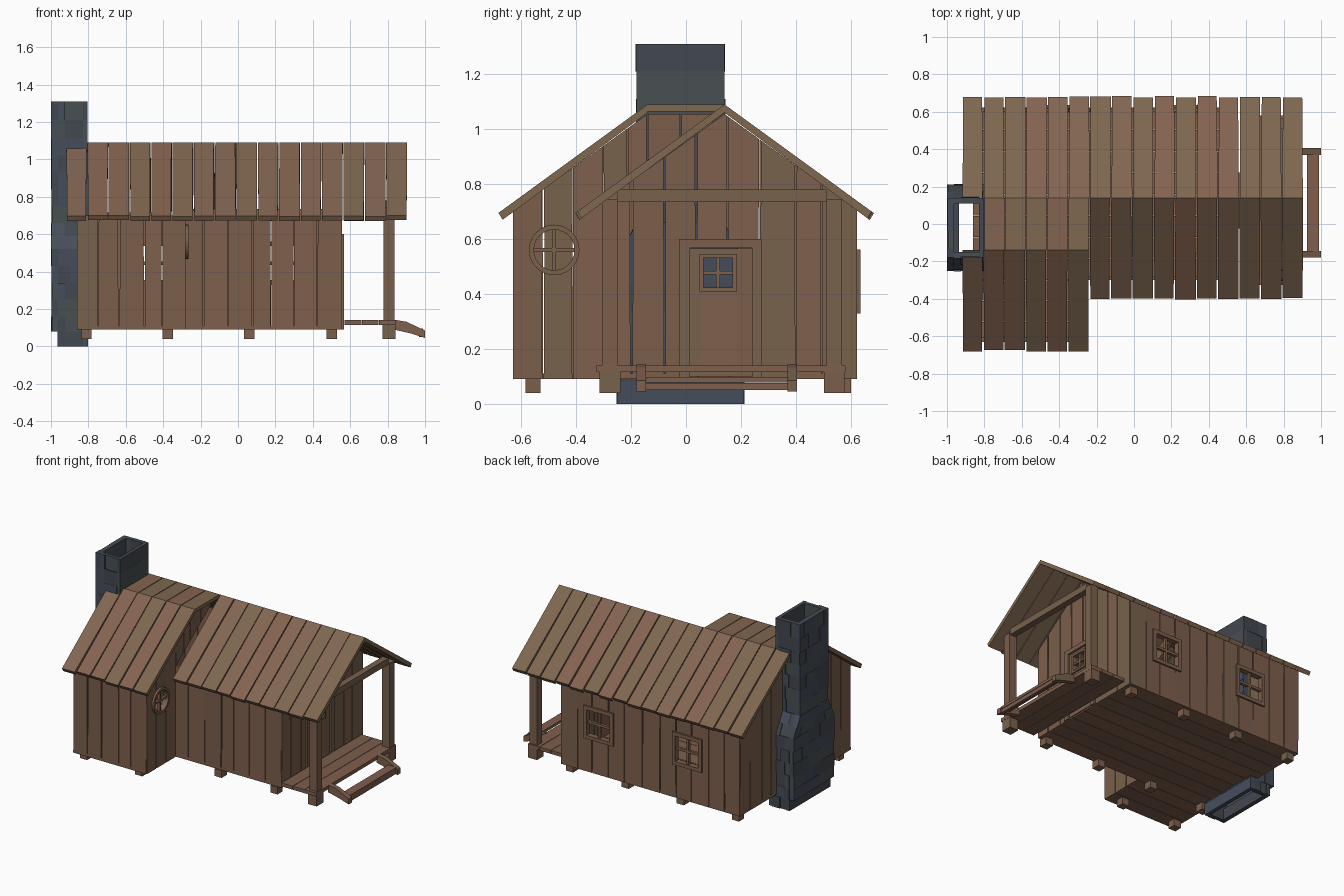
import bpy, bmesh, math, random
from mathutils import Vector

if "Cube" in bpy.data.objects:
    bpy.data.objects.remove(bpy.data.objects["Cube"])

random.seed(4)
R = random.uniform


def mat(name, c):
    m = bpy.data.materials.new(name)
    m.diffuse_color = (*c, 1)
    m.use_nodes = True
    m.node_tree.nodes["Principled BSDF"].inputs["Base Color"].default_value = m.diffuse_color
    return m


WOOD = [mat("wood_a", (.20, .112, .072)), mat("wood_b", (.215, .115, .075)), mat("wood_c", (.19, .122, .075))]
ROOF = [mat("roof_a", (.23, .125, .08)), mat("roof_b", (.22, .13, .085)), mat("roof_c", (.21, .135, .08))]
STONE = [mat("stone_a", (.06, .075, .105)), mat("stone_b", (.065, .08, .085)), mat("stone_c", (.055, .065, .08))]


class Part:
    """Collects prisms into one named object."""
    def __init__(self, name, mats=WOOD):
        self.name, self.mats, self.bm = name, mats, bmesh.new()

    def loft(self, lo, hi):
        a = [self.bm.verts.new(p) for p in lo]
        b = [self.bm.verts.new(p) for p in hi]
        n, k = len(a), random.randrange(len(self.mats))
        faces = [self.bm.faces.new(a[::-1]), self.bm.faces.new(b)]
        faces += [self.bm.faces.new((a[i], a[(i + 1) % n], b[(i + 1) % n], b[i])) for i in range(n)]
        for f in faces:
            f.material_index = k

    def prism(self, pts, vec):
        self.loft(pts, [Vector(p) + Vector(vec) for p in pts])

    def box(self, x0, x1, y0, y1, z0, z1):
        self.prism([(x0, y0, z0), (x1, y0, z0), (x1, y1, z0), (x0, y1, z0)], (0, 0, z1 - z0))

    # row of vertical planks from u0 to u1, on a plane of constant x or y
    def planks(self, axis, pos, u0, u1, n, top, bottom=lambda u: .09, t=.022, ridge=None):
        w = (u1 - u0) / n
        cuts = [u0] + [u0 + w * (i + R(-.12, .12)) for i in range(1, n)] + [u1]
        for a, b in zip(cuts, cuts[1:]):
            a1, b1 = a + R(0, .004), b - R(.001, .005)
            a2, b2 = a + R(0, .005), b - R(.001, .006)
            p = [(a1, bottom(a1)), (b1, bottom(b1)), (b2, top(b2))]
            if ridge is not None and a2 < ridge < b2:
                p.append((ridge, top(ridge)))
            p.append((a2, top(a2)))
            if axis == 'x':
                self.prism([(pos, u, z) for u, z in p], (t, 0, 0))
            else:
                self.prism([(u, pos, z) for u, z in p], (0, t, 0))

    # square window: four frame bars and a cross, on a plane of constant x or y
    def window(self, axis, p0, p1, u, z, r, bar, cross):
        def put(a, b, c, d):
            self.box(p0, p1, a, b, c, d) if axis == 'x' else self.box(a, b, p0, p1, c, d)
        put(u - r, u + r, z + r - bar, z + r)
        put(u - r, u + r, z - r, z - r + bar)
        for s in (-1, 1):
            c = u + s * (r - bar / 2)
            put(c - bar / 2, c + bar / 2, z - r + bar, z + r - bar)
        d = (p1 - p0) * .25
        p0, p1 = p0 + d, p1 - d
        put(u - cross, u + cross, z - r + bar, z + r - bar)
        put(u - r + bar, u + r - bar, z - cross, z + cross)

    def finish(self):
        bmesh.ops.recalc_face_normals(self.bm, faces=self.bm.faces[:])
        me = bpy.data.meshes.new(self.name)
        self.bm.to_mesh(me)
        self.bm.free()
        ob = bpy.data.objects.new(self.name, me)
        for m in self.mats:
            me.materials.append(m)
        bpy.context.collection.objects.link(ob)
        return ob


def cut(ob, loc, size, round_hole=False):
    if round_hole:
        bpy.ops.mesh.primitive_cylinder_add(vertices=16, radius=.5, depth=1, location=loc, rotation=(0, math.pi / 2, 0))
        size = (size[2], size[1], size[0])
    else:
        bpy.ops.mesh.primitive_cube_add(size=1, location=loc)
    c = bpy.context.object
    c.scale = size
    m = ob.modifiers.new("hole", 'BOOLEAN')
    m.operation, m.object, m.solver = 'DIFFERENCE', c, 'EXACT'
    bpy.context.view_layer.objects.active = ob
    bpy.ops.object.modifier_apply(modifier=m.name)
    bpy.data.objects.remove(c)


# undersides of the roof
S = .722
main_top = lambda y: 1.055 - S * abs(y - .14)
wing_top = lambda y: 1.055 - S * max(0, -.14 - y, y - .14)

# walls
p = Part("back_wall")
p.planks('y', .60, -.86, .555, 11, lambda u: .715)
back = p.finish()
for x in (.25, -.45):
    cut(back, (x, .61, .445), (.19, .2, .19))
p = Part("front_wall")
p.planks('y', -.30, -.30, .555, 7, lambda u: .735)
p.finish()
p = Part("wing_front_wall")
p.planks('y', -.63, -.86, -.28, 5, lambda u: .70)
p.finish()
p = Part("porch_gable_wall")
p.planks('x', .533, -.30, .62, 8, main_top, ridge=.14)
gable = p.finish()
cut(gable, (.54, .125, .33), (.2, .25, .49))
p = Part("chimney_side_wall")
p.planks('x', -.86, -.63, -.18, 4, wing_top)
p.planks('x', -.86, .14, .62, 4, wing_top)
p.finish()
p = Part("wing_side_wall")
p.planks('x', -.302, -.63, -.30, 3, wing_top)
wing = p.finish()
cut(wing, (-.29, -.48, .56), (.2, .155, .155), True)
p = Part("wing_upper_wall")
p.planks('x', -.302, -.30, -.14, 2, wing_top, main_top)
p.planks('x', -.302, -.14, .10, 2, wing_top, main_top)
p.finish()


# roof slopes: planks running from ridge to eave
def slope(name, x0, x1, n, ridge, s):
    p = Part(name, ROOF)
    w = (x1 - x0) / n
    for i in range(n):
        a, b = x0 + i * w, x0 + (i + 1) * w
        d, g, h = R(-.006, .004), R(.001, .004), R(.001, .007)
        prof = [(0, 1.09), (.54 + d, .697 - S * d), (.525 + d, .672 - S * d), (0, 1.06)]
        l = [(a + (g if j in (0, 3) else h), ridge + s * y, z) for j, (y, z) in enumerate(prof)]
        r = [(b - (g if j in (0, 3) else h), ridge + s * y, z) for j, (y, z) in enumerate(prof)]
        p.loft(l, r)
    p.finish()


slope("back_roof", -.92, .905, 16, .14, 1)
slope("front_roof", -.24, .905, 10, .14, -1)
slope("wing_roof", -.92, -.24, 6, -.14, -1)
p = Part("flat_roof_link", ROOF)
for i in range(5):
    a = -.80 + i * .112
    p.box(a + .002, a + .109, -.14, .14, 1.065, 1.09)
p.finish()

# floor and footings
p = Part("floor")
for i in range(8):
    p.box(-.86, .55, -.30 + i * .115, -.188 + i * .115, .09, .11)
for i in range(3):
    p.box(-.86, -.285, -.63 + i * .11, -.523 + i * .11, .09, .11)
p.finish()
p = Part("footings")
for x in (-.81, -.375, .06, .50):
    for y in (.57, -.28):
        p.box(x - .028, x + .028, y - .03, y + .03, .04, .092)
for x in (-.81, -.375):
    p.box(x - .028, x + .028, -.585, -.53, .04, .092)
p.finish()

# back windows
p = Part("back_windows")
for x in (.25, -.45):
    p.window('y', .595, .635, x, .445, .117, .026, .009)
p.finish()

# round window: ring and cross
p = Part("round_window")
N = 24
for i in range(N):
    q = [(r, 2 * math.pi * (i + k) / N) for r, k in ((.074, 0), (.092, 0), (.092, 1), (.074, 1))]
    p.prism([(-.305, -.48 + r * math.cos(a), .56 + r * math.sin(a)) for r, a in q], (.04, 0, 0))
p.box(-.295, -.275, -.487, -.473, .485, .635)
p.box(-.295, -.275, -.555, -.405, .553, .567)
ring = p.finish()

# door with frame and small window
p = Part("door_frame")
p.box(.53, .568, -.025, .015, .09, .568)
p.box(.53, .568, .24, .275, .09, .568)
p.box(.53, .568, -.025, .275, .568, .60)
p.finish()
p = Part("door")
for a, b in ((.015, .055), (.18, .24)):
    p.box(.537, .556, a, b, .10, .566)
p.box(.537, .556, .055, .18, .10, .412)
p.box(.537, .556, .055, .18, .542, .566)
p.window('x', .534, .567, .117, .477, .068, .015, .007)
p.finish()

# porch
p = Part("porch_floor")
for i in range(3):
    p.box(.57 + i * .092, .659 + i * .092, -.325, .58, .115, .14)
p.finish()
p = Part("porch_posts")
for y in (-.277, .54):
    p.box(.777, .838, y - .028, y + .028, .09, .745)
    p.box(.772, .842, y - .038, y + .038, .04, .115)
p.finish()
p = Part("porch_beam")
p.box(.785, .83, -.25, .512, .735, .78)
p.finish()
p = Part("porch_steps")
side = [(.835, .143), (.90, .132), (1.0, .085), (1.0, .045), (.93, .068), (.835, .09)]
for y in (-.18, .37):
    p.prism([(x, y, z) for x, z in side], (0, .035, 0))
p.box(.925, .99, -.146, .371, .078, .097)
p.box(.968, .988, -.146, .371, .05, .076)
p.finish()

# chimney: hollow courses of stones, narrowing at the shoulder
half = lambda z: .23 - .07 * min(1, max(0, (z - .52) / .14))
p = Part("chimney", STONE)
zs = [0, .08, .16, .25, .34, .43, .52, .59, .66, .75, .84, .93, 1.02, 1.11, 1.21, 1.31]
T = .03
for i, (z0, z1) in enumerate(zip(zs, zs[1:])):
    def stone(x0, x1, f0, f1, in0=0, in1=0):
        q = []
        for z in (z0, z1):
            ya, yb = -.02 + f0 * half(z) + in0, -.02 + f1 * half(z) + in1
            q.append([(x0, ya, z), (x1, ya, z), (x1, yb, z), (x0, yb, z)])
        p.loft(*q)
    outer = -.965 if i == 0 else -.993
    cuts = [-1, R(-.45, -.2), R(.2, .45), 1] if i % 2 else [-1, R(-.7, -.5), R(-.1, .1), R(.5, .7), 1]
    for a, b in zip(cuts, cuts[1:]):
        stone(outer - (R(0, .007) if i else 0), outer + T, a, b)
    stone(-.80 - T, -.80 - R(0, .008), -1, 1)
    mid = R(-.93, -.87)
    for s in (-1, 1):
        for a, b in ((outer + T, mid), (mid, -.80 - T)):
            stone(a, b, s, s, -s * T, s * R(-.006, .004))
p.finish()
